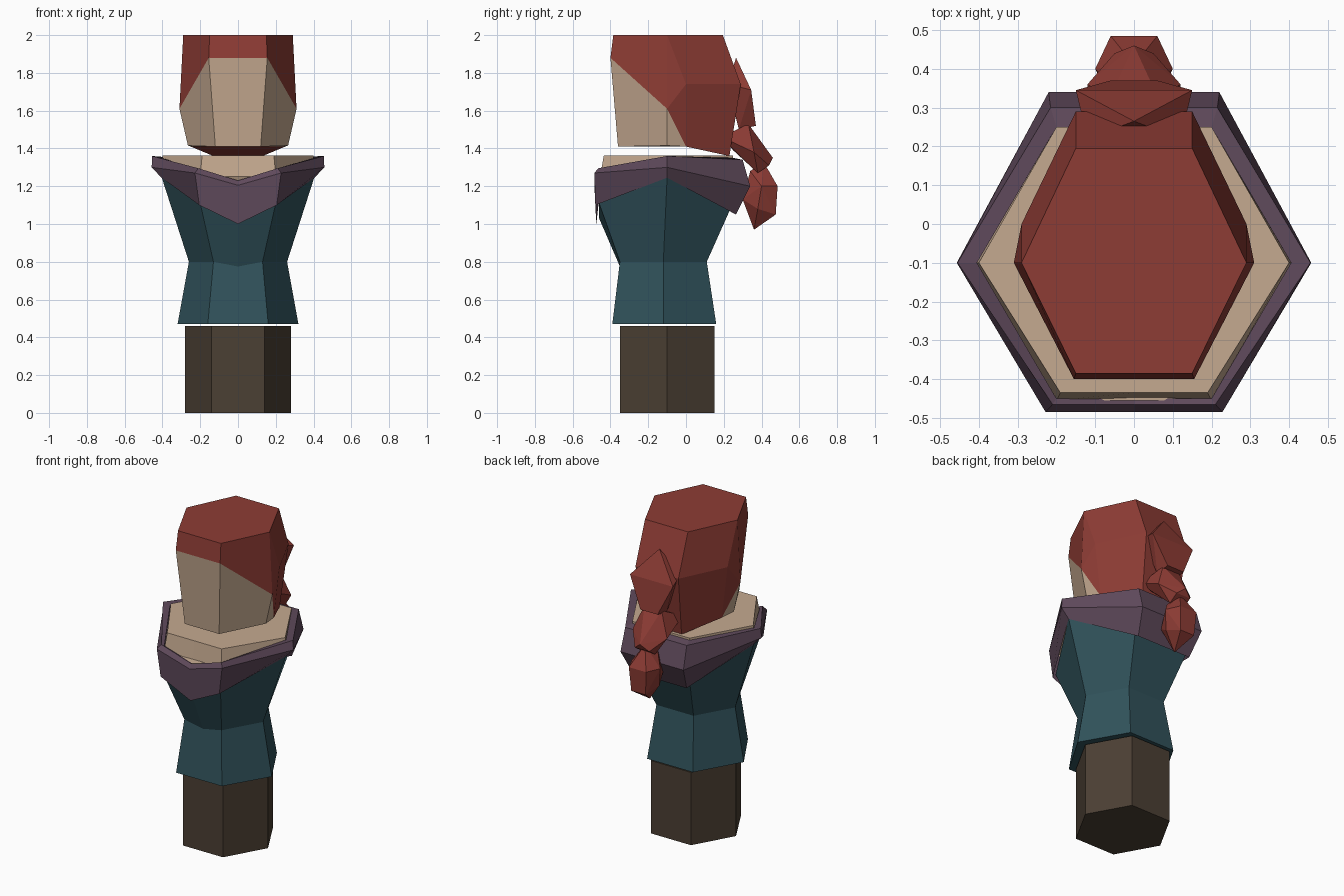
import bpy, bmesh

if "Cube" in bpy.data.objects:
    bpy.data.objects.remove(bpy.data.objects["Cube"])


def material(name, rgb):
    m = bpy.data.materials.new(name)
    m.diffuse_color = (*rgb, 1)
    m.use_nodes = True
    m.node_tree.nodes["Principled BSDF"].inputs["Base Color"].default_value = m.diffuse_color
    return m


SKIN = material("skin", (0.56, 0.40, 0.28))
HAIR = material("red_hair", (0.27, 0.045, 0.035))
TEAL = material("teal_cloth", (0.03, 0.085, 0.105))
PURPLE = material("purple_cloth", (0.115, 0.068, 0.105))
BROWN = material("brown_cloth", (0.07, 0.05, 0.033))


def finish(bm, name, mat):
    bmesh.ops.recalc_face_normals(bm, faces=bm.faces)
    me = bpy.data.meshes.new(name)
    bm.to_mesh(me)
    bm.free()
    me.materials.append(mat)
    ob = bpy.data.objects.new(name, me)
    bpy.context.collection.objects.link(ob)
    return ob


def mirrored(half):
    return half + [(-x, y, z) for x, y, z in reversed(half) if x > 0]


def loft(name, mat, halves, tube=False):
    """Skin through mirrored half rings; cap the ends or close into a tube."""
    bm = bmesh.new()
    rings = [[bm.verts.new(p) for p in mirrored(h)] for h in halves]
    pairs = list(zip(rings, rings[1:]))
    if tube:
        pairs.append((rings[-1], rings[0]))
    for a, b in pairs:
        n = len(a)
        for i in range(n):
            j = (i + 1) % n
            bm.faces.new((a[i], a[j], b[j], b[i]))
    if not tube:
        bm.faces.new(rings[0])
        bm.faces.new(rings[-1])
    return finish(bm, name, mat)


def hull(name, mat, half):
    bm = bmesh.new()
    for p in mirrored(half):
        bm.verts.new(p)
    bmesh.ops.convex_hull(bm, input=bm.verts)
    return finish(bm, name, mat)


def sym_faces(name, mat, pts, side, across):
    """Side faces are mirrored; 'across' pairs bridge a point pair to its mirror."""
    bm = bmesh.new()
    r = {k: bm.verts.new(p) for k, p in pts.items()}
    l = {k: bm.verts.new((-p[0], p[1], p[2])) for k, p in pts.items()}
    for f in side:
        bm.faces.new([r[k] for k in f.split()])
        bm.faces.new([l[k] for k in reversed(f.split())])
    for f in across:
        ks = f.split()
        bm.faces.new([r[k] for k in ks] + [l[k] for k in reversed(ks)])
    loose = [v for v in bm.verts if not v.link_faces]
    bmesh.ops.delete(bm, geom=loose, context='VERTS')
    return finish(bm, name, mat)


# Legs: plain hexagonal block
loft("legs", BROWN, [[(.14, -.35, z), (.28, -.1, z), (.14, .15, z)] for z in (0, .46)])

# Torso: flared hem, waist, sloping shoulder line under the collar
loft("torso", TEAL, [
    [(0, -.39, .47), (.16, -.39, .47), (.32, -.12, .47), (.16, .16, .47)],
    [(0, -.35, .775), (.13, -.35, .80), (.26, -.12, .80), (.13, .11, .80)],
    [(0, -.46, 1.03), (.2, -.46, 1.11), (.405, -.1, 1.25), (.19, .235, 1.08)],
])

# Collar: faceted ring dipping at the front
loft("collar", PURPLE, [
    [(0, -.475, 1.0), (.205, -.48, 1.1), (.405, -.1, 1.245), (.19, .265, 1.05)],
    [(0, -.485, 1.205), (.228, -.485, 1.27), (.457, -.1, 1.30), (.22, .34, 1.2)],
    [(0, -.465, 1.23), (.21, -.465, 1.295), (.455, -.1, 1.36), (.215, .30, 1.34)],
    [(0, -.45, 1.225), (.2, -.45, 1.285), (.405, -.1, 1.35), (.2, .25, 1.35)],
], tube=True)

# Chest and shoulders showing inside the collar
loft("chest", SKIN, [
    [(0, -.455, 1.18), (.2, -.455, 1.25), (.405, -.1, 1.30), (.2, .25, 1.28)],
    [(0, -.435, 1.363), (.19, -.435, 1.363), (.4, -.1, 1.363), (.2, .25, 1.363)],
])

# Head: face and hair share one set of corner points
P = {
    "t1": (.15, -.385, 2), "t2": (.29, -.1, 2), "t3": (.15, .195, 2),
    "b1": (.155, -.40, 1.88), "b2": (.31, -.1, 1.61),
    "b3": (.29, 0, 1.74), "b4": (.15, .29, 1.74),
    "c1": (.12, -.36, 1.41), "c2": (.265, -.1, 1.415), "c3": (.25, 0, 1.41),
    "d": (.13, .23, 1.36),
}
sym_faces("face", SKIN, P, ["b1 b2 c2 c1", "b2 c3 c2"], ["b1 c1", "c1 c2 c3"])
sym_faces("hair", HAIR, P,
          ["t1 t2 b2 b1", "t2 b3 b2", "t2 t3 b4 b3", "b2 b3 c3", "b3 b4 d c3"],
          ["t1 t2 t3", "t1 b1", "t3 b4", "b4 d", "c3 d"])

# Ponytail: three faceted tufts
hull("ponytail_upper", HAIR, [
    (0, .265, 1.88), (.15, .345, 1.71), (.12, .22, 1.74),
    (.06, .37, 1.52), (.06, .28, 1.5)])
hull("ponytail_middle", HAIR, [
    (.11, .19, 1.46), (.06, .33, 1.53), (.12, .36, 1.38), (0, .46, 1.35),
    (.05, .44, 1.31), (.05, .38, 1.27), (.07, .25, 1.39)])
hull("ponytail_lower", HAIR, [
    (0, .41, 1.33), (.06, .485, 1.2), (.1, .4, 1.2), (.05, .475, 1.05),
    (.08, .38, 1.08), (0, .36, .97), (.05, .3, 1.13), (.04, .34, 1.28)])
